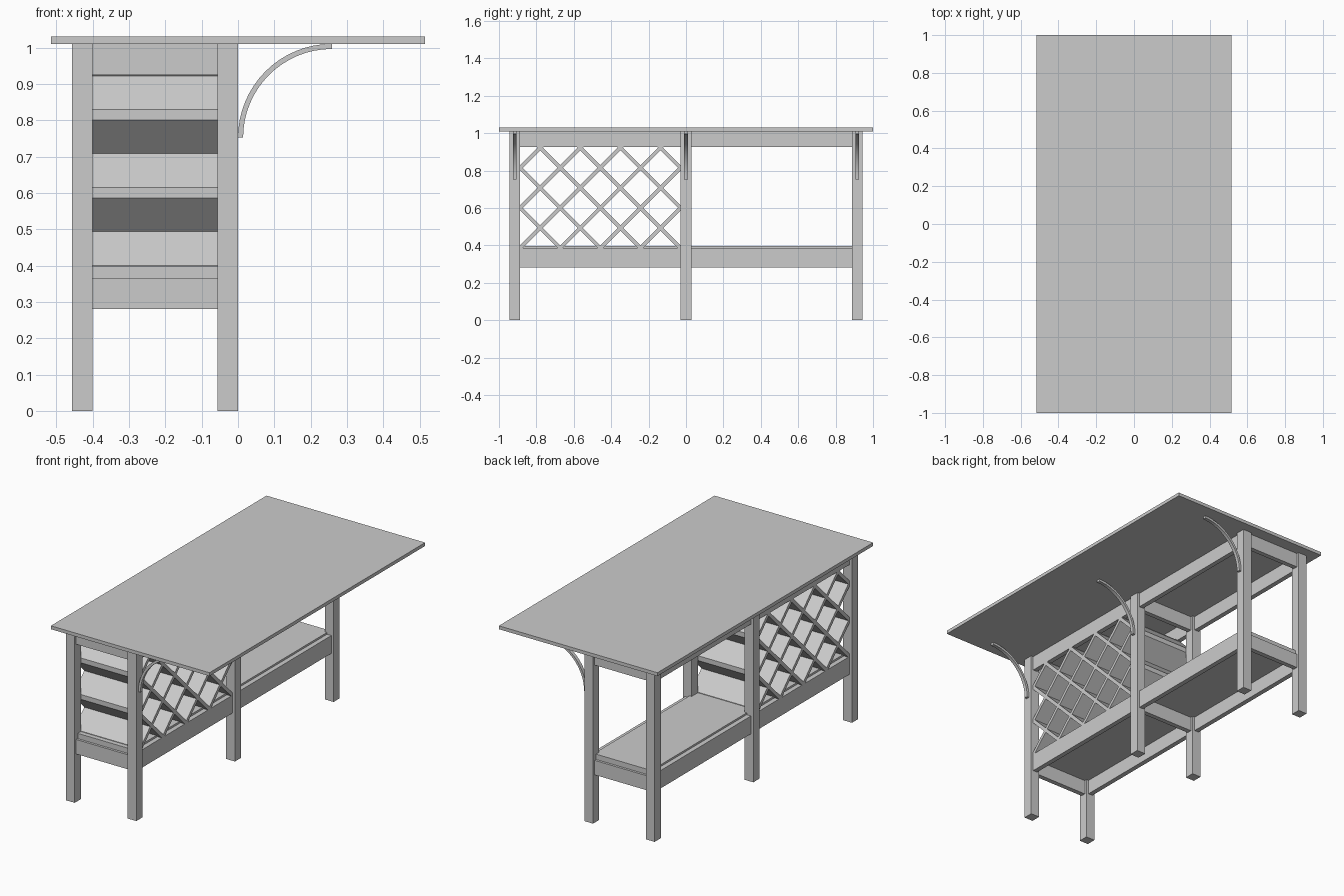
import bpy, bmesh, math
from mathutils import Vector, Matrix

old = bpy.data.objects.get("Cube")
if old:
    bpy.data.objects.remove(old, do_unlink=True)

grey = bpy.data.materials.new("light grey")
grey.use_nodes = True
colour = (0.6, 0.6, 0.6, 1)
grey.diffuse_color = colour
grey.node_tree.nodes["Principled BSDF"].inputs["Base Color"].default_value = colour


def add_object(name, bm):
    bmesh.ops.recalc_face_normals(bm, faces=bm.faces)
    mesh = bpy.data.meshes.new(name)
    bm.to_mesh(mesh)
    bm.free()
    mesh.materials.append(grey)
    obj = bpy.data.objects.new(name, mesh)
    bpy.context.collection.objects.link(obj)
    return obj


def box(name, x, y, z):
    """Box from (low, high) ranges on each axis."""
    bm = bmesh.new()
    bmesh.ops.create_cube(bm, size=1)
    for v in bm.verts:
        v.co = Vector(r[0] if c < 0 else r[1] for c, r in zip(v.co, (x, y, z)))
    return add_object(name, bm)


def around(c, half):
    return (c - half, c + half)


LEG = 0.0285
RAIL = 0.014
LEG_X = (-0.4285, -0.0285)
LEG_Y = (-0.915, 0.0, 0.915)
SPAN_X = (-0.40, -0.057)
BAYS = ((-0.887, -0.029), (0.029, 0.887))
LOW, SHELF, HIGH, TOP = 0.281, 0.386, 0.925, 1.01

# Table top
box("table_top", (-0.515, 0.515), (-1, 1), (TOP, 1.03))

# Legs and cross rails
for y in LEG_Y:
    for x in LEG_X:
        box("leg", around(x, LEG), around(y, LEG), (0, TOP))
    box("upper_cross_rail", SPAN_X, around(y, RAIL), (HIGH, TOP))
    box("lower_cross_rail", SPAN_X, around(y, RAIL), (LOW, 0.366))

# Long rails
for x in LEG_X:
    for bay in BAYS:
        box("upper_long_rail", around(x, RAIL), bay, (HIGH, TOP))
        box("lower_long_rail", around(x, RAIL), bay, (LOW, SHELF))

# Lower shelf, resting on the cross rails between the long rails
box("shelf", (LEG_X[0] + RAIL, LEG_X[1] - RAIL), (-0.915, 0.915), (0.366, 0.397))

# Diagonal rack boards, trimmed to the opening of the front bay
STEP = (BAYS[0][1] - BAYS[0][0]) / 8
origin = Vector((sum(LEG_X) / 2, BAYS[0][0], SHELF))
trims = ((0, BAYS[0][0], -1, 0), (0, BAYS[0][1], 1, 0),
         (SHELF, 0, 0, -1), (HIGH, 0, 0, 1))


def rack_board(slope, offset):
    bm = bmesh.new()
    bmesh.ops.create_cube(bm, size=1)
    size = Matrix.Diagonal((LEG_X[1] - LEG_X[0] + 2 * RAIL, 3, 0.02, 1))
    turn = Matrix.Rotation(slope * math.pi / 4, 4, 'X')
    place = Matrix.Translation(origin + Vector((0, 0, offset * STEP)))
    bm.transform(place @ turn @ size)
    for z, y, ny, nz in trims:
        bmesh.ops.bisect_plane(bm, geom=bm.verts[:] + bm.edges[:] + bm.faces[:],
                               plane_co=(0, y, z), plane_no=(0, ny, nz),
                               clear_outer=True)
        bmesh.ops.holes_fill(bm, edges=[e for e in bm.edges if e.is_boundary])
    add_object("rack_board", bm)


for k in range(7):
    rack_board(1, 2 * k - 8)
    rack_board(-1, 2 * k)

# Curved brackets under the overhang
RADIUS = 0.258
for y in LEG_Y:
    bm = bmesh.new()
    rings = []
    for i in range(17):
        a = math.pi / 2 * i / 16
        ring = []
        for r, side in ((RADIUS, -1), (RADIUS, 1), (RADIUS - 0.014, 1), (RADIUS - 0.014, -1)):
            ring.append(bm.verts.new((RADIUS - r * math.cos(a), y + side * 0.01,
                                      TOP - RADIUS + r * math.sin(a))))
        rings.append(ring)
    for a, b in zip(rings, rings[1:]):
        for j in range(4):
            n = (j + 1) % 4
            bm.faces.new((a[j], a[n], b[n], b[j]))
    bm.faces.new(rings[0])
    bm.faces.new(rings[-1])
    bracket = add_object("bracket", bm)
    bpy.ops.object.select_all(action='DESELECT')
    bracket.select_set(True)
    bpy.context.view_layer.objects.active = bracket
    bpy.ops.object.shade_smooth_by_angle(angle=math.radians(30))
